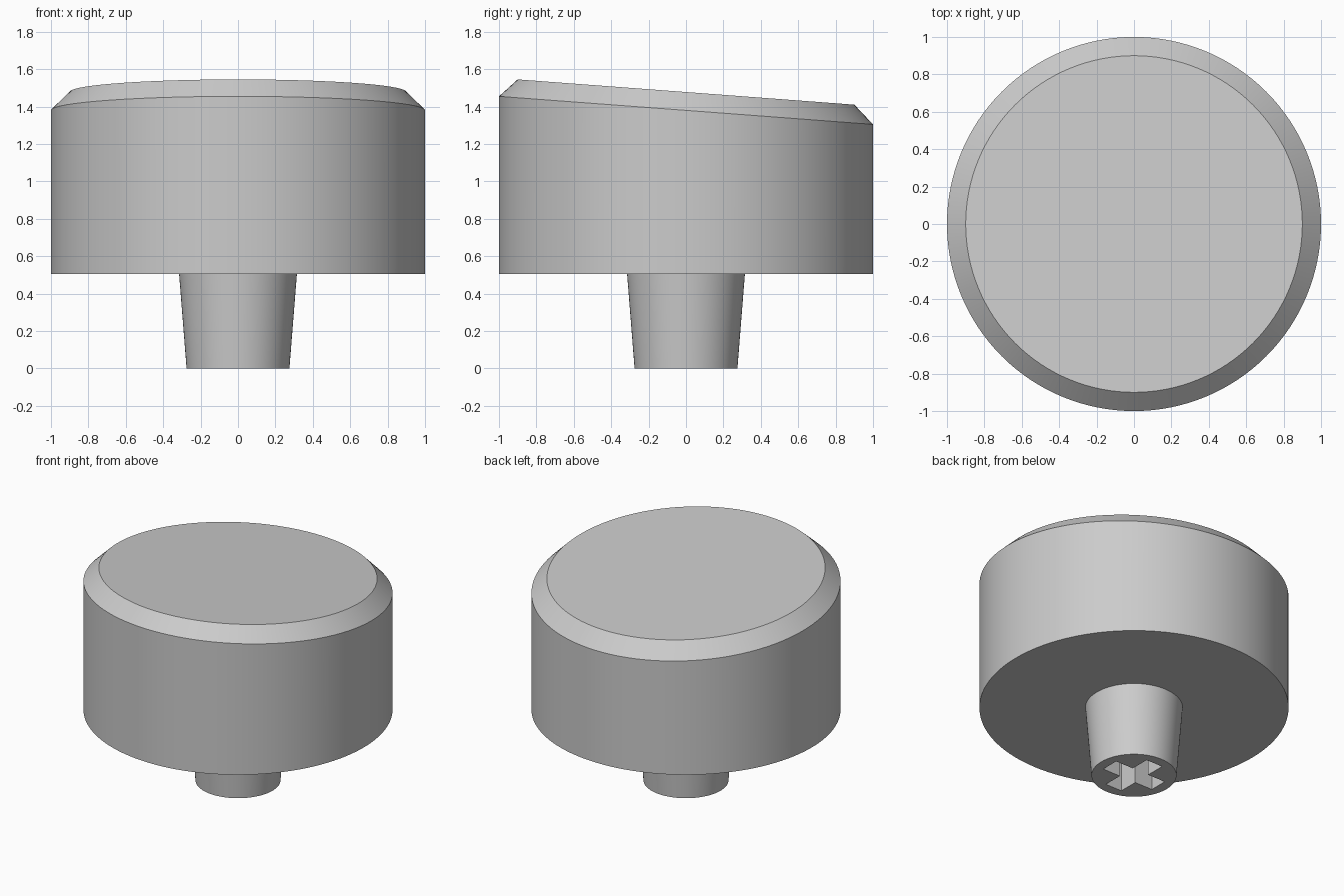
import bpy, bmesh, math
from mathutils import Vector

if "Cube" in bpy.data.objects:
    bpy.data.objects.remove(bpy.data.objects["Cube"], do_unlink=True)

SEGMENTS = 128
SLOPE = -0.075          # top tilts down towards the back

grey = bpy.data.materials.new("light_grey_plastic")
grey.use_nodes = True
COLOUR = (0.6, 0.6, 0.6, 1)
grey.diffuse_color = COLOUR
grey.node_tree.nodes["Principled BSDF"].inputs["Base Color"].default_value = COLOUR


def ring(bm, radius, z, slope=0.0):
    """Closed circle of vertices, optionally tilted along y."""
    verts = []
    for i in range(SEGMENTS):
        a = 2 * math.pi * i / SEGMENTS
        y = radius * math.sin(a)
        verts.append(bm.verts.new((radius * math.cos(a), y, z + slope * y)))
    return verts


def bridge(bm, lower, upper):
    n = len(lower)
    for i in range(n):
        j = (i + 1) % n
        bm.faces.new((lower[i], lower[j], upper[j], upper[i]))


def loop_edges(bm, verts):
    return [bm.edges.get((v, verts[(i + 1) % len(verts)])) for i, v in enumerate(verts)]


def finish(bm, name):
    bmesh.ops.recalc_face_normals(bm, faces=bm.faces[:])
    mesh = bpy.data.meshes.new(name)
    bm.to_mesh(mesh)
    bm.free()
    mesh.materials.append(grey)
    obj = bpy.data.objects.new(name, mesh)
    bpy.context.collection.objects.link(obj)
    bpy.ops.object.select_all(action="DESELECT")
    obj.select_set(True)
    bpy.context.view_layer.objects.active = obj
    bpy.ops.object.shade_smooth_by_angle(angle=math.radians(30))


# Cap: cylinder with a tilted, chamfered top
bm = bmesh.new()
rings = [ring(bm, 1.0, 0.505), ring(bm, 1.0, 1.38, SLOPE), ring(bm, 0.9, 1.478, SLOPE)]
for lower, upper in zip(rings, rings[1:]):
    bridge(bm, lower, upper)
bm.faces.new(rings[0])
bm.faces.new(rings[-1])
finish(bm, "button_cap")

# Stem: tapered post with a cross-shaped socket in its foot
bm = bmesh.new()
foot, head = ring(bm, 0.275, 0.0), ring(bm, 0.315, 0.506)
bridge(bm, foot, head)
bm.faces.new(head)

ARM, HALF, DEPTH = 0.205, 0.065, 0.4
outline = []
for k in range(4):
    c, s = round(math.cos(k * math.pi / 2)), round(math.sin(k * math.pi / 2))
    for x, y in ((ARM, -HALF), (ARM, HALF), (HALF, HALF)):
        outline.append((c * x - s * y, s * x + c * y))
mouth = [bm.verts.new((x, y, 0)) for x, y in outline]
roof = [bm.verts.new((x, y, DEPTH)) for x, y in outline]
bridge(bm, mouth, roof)
bm.faces.new(roof)
bmesh.ops.triangle_fill(bm, use_beauty=True, normal=Vector((0, 0, -1)),
                        edges=loop_edges(bm, foot) + loop_edges(bm, mouth))
finish(bm, "socket_stem")
